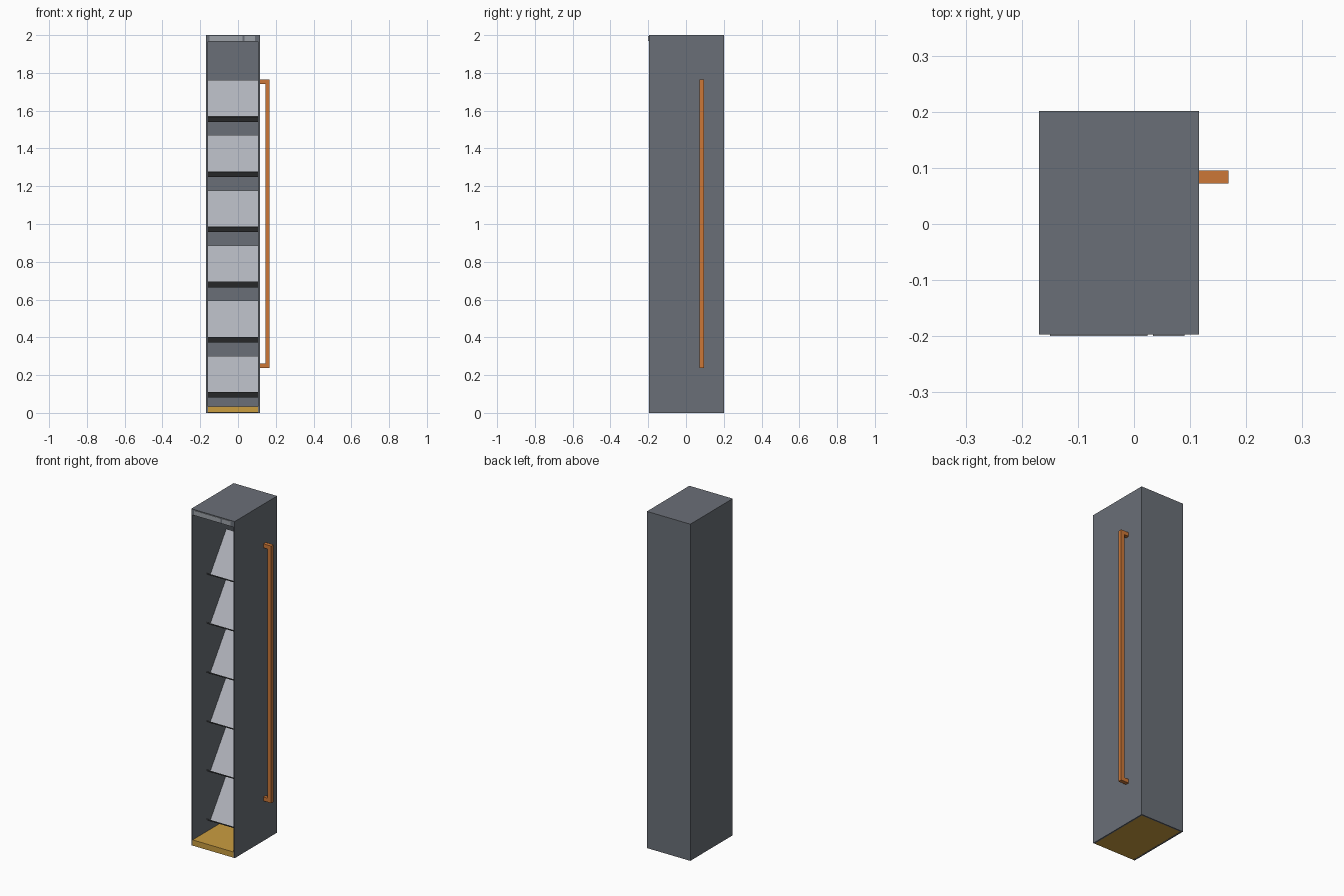
import bpy
import bmesh

cube = bpy.data.objects.get("Cube")
if cube:
    bpy.data.objects.remove(cube, do_unlink=True)


def material(name, rgb):
    """Flat material from 0-255 display colour."""
    lin = [((c / 255 + 0.055) / 1.055) ** 2.4 for c in rgb] + [1.0]
    m = bpy.data.materials.new(name)
    m.use_nodes = True
    m.diffuse_color = lin
    m.node_tree.nodes["Principled BSDF"].inputs["Base Color"].default_value = lin
    return m


slate = material("slate_grey", (106, 111, 119))
light = material("light_grey", (176, 179, 187))
trim = material("trim_grey", (158, 162, 168))
charcoal = material("charcoal", (100, 103, 105))
gold = material("gold", (202, 157, 64))
copper = material("copper", (204, 119, 55))


def prism(name, profile, x0, x1, mat):
    """Extrude a closed (y, z) profile from x0 to x1."""
    bm = bmesh.new()
    face = bm.faces.new([bm.verts.new((x0, y, z)) for y, z in profile])
    out = bmesh.ops.extrude_face_region(bm, geom=[face])
    moved = [v for v in out["geom"] if isinstance(v, bmesh.types.BMVert)]
    bmesh.ops.translate(bm, verts=moved, vec=(x1 - x0, 0, 0))
    bmesh.ops.recalc_face_normals(bm, faces=bm.faces)
    mesh = bpy.data.meshes.new(name)
    bm.to_mesh(mesh)
    bm.free()
    mesh.materials.append(mat)
    obj = bpy.data.objects.new(name, mesh)
    bpy.context.collection.objects.link(obj)
    return obj


def box(name, x, y, z, mat):
    return prism(name, [(y[0], z[0]), (y[1], z[0]), (y[1], z[1]), (y[0], z[1])], *x, mat)


LEFT, RIGHT = -0.169, 0.116
FRONT, BACK = -0.197, 0.201
WALL = 0.009
IN_L, IN_R = LEFT + WALL, RIGHT - WALL

# Cabinet carcass, open at the front
box("right_side_wall", (LEFT, IN_L), (FRONT, BACK), (0, 2), slate)
box("left_side_wall", (IN_R, RIGHT), (FRONT, BACK), (0, 2), slate)
box("back_wall", (IN_L, IN_R), (BACK - WALL, BACK), (0, 2), slate)
box("roof", (IN_L, IN_R), (FRONT, BACK - WALL), (1.965, 2), slate)
box("base_board", (IN_L, IN_R), (FRONT, BACK - WALL), (0.001, 0.035), gold)

# Thin plates on the header
box("header_plate_wide", (-0.15, 0.024), (-0.2, FRONT), (1.968, 1.996), trim)
box("header_plate_narrow", (0.034, 0.09), (-0.2, FRONT), (1.968, 1.996), trim)

# Sloping shelves, each with a lip square to the slope
for i in range(6):
    z = 0.085 + 0.292 * i
    box_y, top_y, rise = -0.034, 0.119, 0.217
    prism(f"sloping_shelf_{i + 1}",
          [(box_y, z), (top_y, z + rise), (top_y + 0.006, z + rise - 0.004),
           (box_y + 0.006, z - 0.004)], IN_L, IN_R, light)
    prism(f"shelf_lip_{i + 1}",
          [(box_y + 0.006, z - 0.004), (box_y - 0.035, z + 0.022),
           (box_y - 0.032, z + 0.026), (box_y + 0.003, z + 0.004)], IN_L, IN_R, charcoal)

# Long square handle on the side
HANDLE_Y = (0.072, 0.095)
box("handle_bar", (0.145, 0.168), HANDLE_Y, (0.238, 1.765), copper)
for name, z in (("handle_lower_foot", 0.238), ("handle_upper_foot", 1.742)):
    box(name, (RIGHT, 0.145), HANDLE_Y, (z, z + 0.023), copper)
